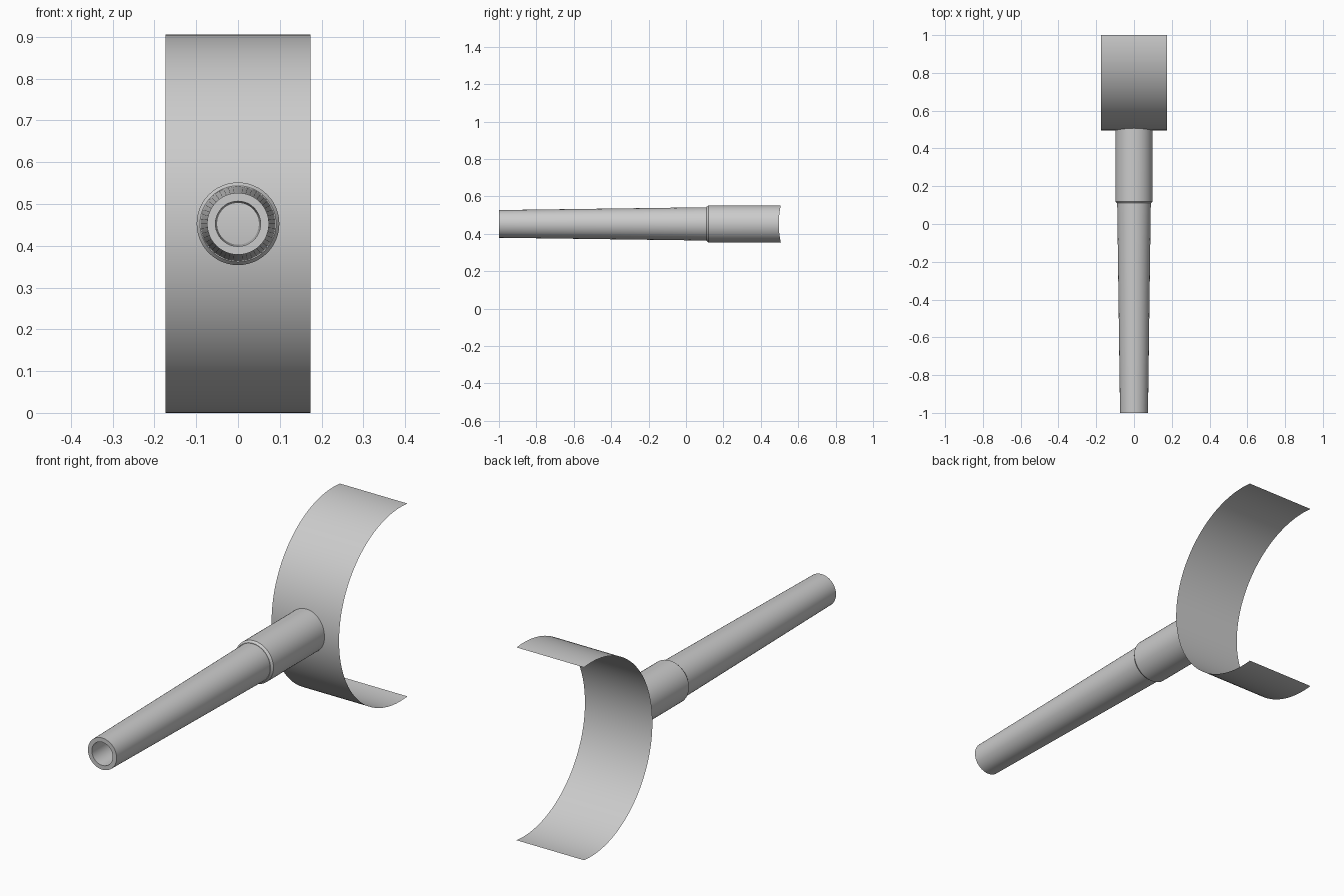
import bpy, bmesh, math

if "Cube" in bpy.data.objects:
    bpy.data.objects.remove(bpy.data.objects["Cube"])

ZC = 0.4525            # height of the common axis
R = 0.4525             # saddle radius
YC = 0.496 + R         # saddle arc centre
HALF_W = 0.174
OVER = math.asin((1.0 - YC) / R)   # arc runs a little past a half circle

grey = bpy.data.materials.new("light grey")
grey.diffuse_color = (0.6, 0.6, 0.6, 1)
grey.use_nodes = True
grey.node_tree.nodes["Principled BSDF"].inputs["Base Color"].default_value = grey.diffuse_color


def make(name, bm, angle):
    mesh = bpy.data.meshes.new(name)
    bm.to_mesh(mesh)
    bm.free()
    mesh.materials.append(grey)
    ob = bpy.data.objects.new(name, mesh)
    bpy.context.collection.objects.link(ob)
    bpy.ops.object.select_all(action='DESELECT')
    ob.select_set(True)
    bpy.context.view_layer.objects.active = ob
    bpy.ops.object.shade_smooth_by_angle(angle=math.radians(angle))
    return ob


def saddle_y(z):
    return YC - math.sqrt(R * R - (z - ZC) ** 2)


# Curved saddle: a thin open sheet
bm = bmesh.new()
N = 72
half = math.pi / 2 + OVER
rows = []
for i in range(N + 1):
    a = -half + 2 * half * i / N
    y, z = YC - R * math.cos(a), ZC + R * math.sin(a)
    rows.append([bm.verts.new((x, y, z)) for x in (-HALF_W, HALF_W)])
for p, q in zip(rows, rows[1:]):
    bm.faces.new((p[0], p[1], q[1], q[0]))
make("saddle", bm, 30)

# Hollow tapered spigot with a collar: (radius, y), None = trimmed to the saddle
profile = [(0.05, None), (0.054, -1.0), (0.074, -1.0), (0.089, 0.11),
           (0.091, 0.11), (0.099, 0.12), (0.099, None)]
SEG = 48
bm = bmesh.new()
rings = []
for r, y in profile:
    ring = []
    for k in range(SEG):
        t = 2 * math.pi * k / SEG
        z = ZC + r * math.sin(t)
        ring.append(bm.verts.new((r * math.cos(t), saddle_y(z) if y is None else y, z)))
    rings.append(ring)
for a, b in zip(rings, rings[1:]):
    for k in range(SEG):
        n = (k + 1) % SEG
        bm.faces.new((a[k], a[n], b[n], b[k]))
bmesh.ops.recalc_face_normals(bm, faces=bm.faces)
# Open surface: make sure the collar faces outwards
bm.faces.ensure_lookup_table()
f = bm.faces[-1]
c = f.calc_center_median()
if f.normal.x * c.x + f.normal.z * (c.z - ZC) < 0:
    bmesh.ops.reverse_faces(bm, faces=bm.faces)
make("spigot_tube", bm, 25)
